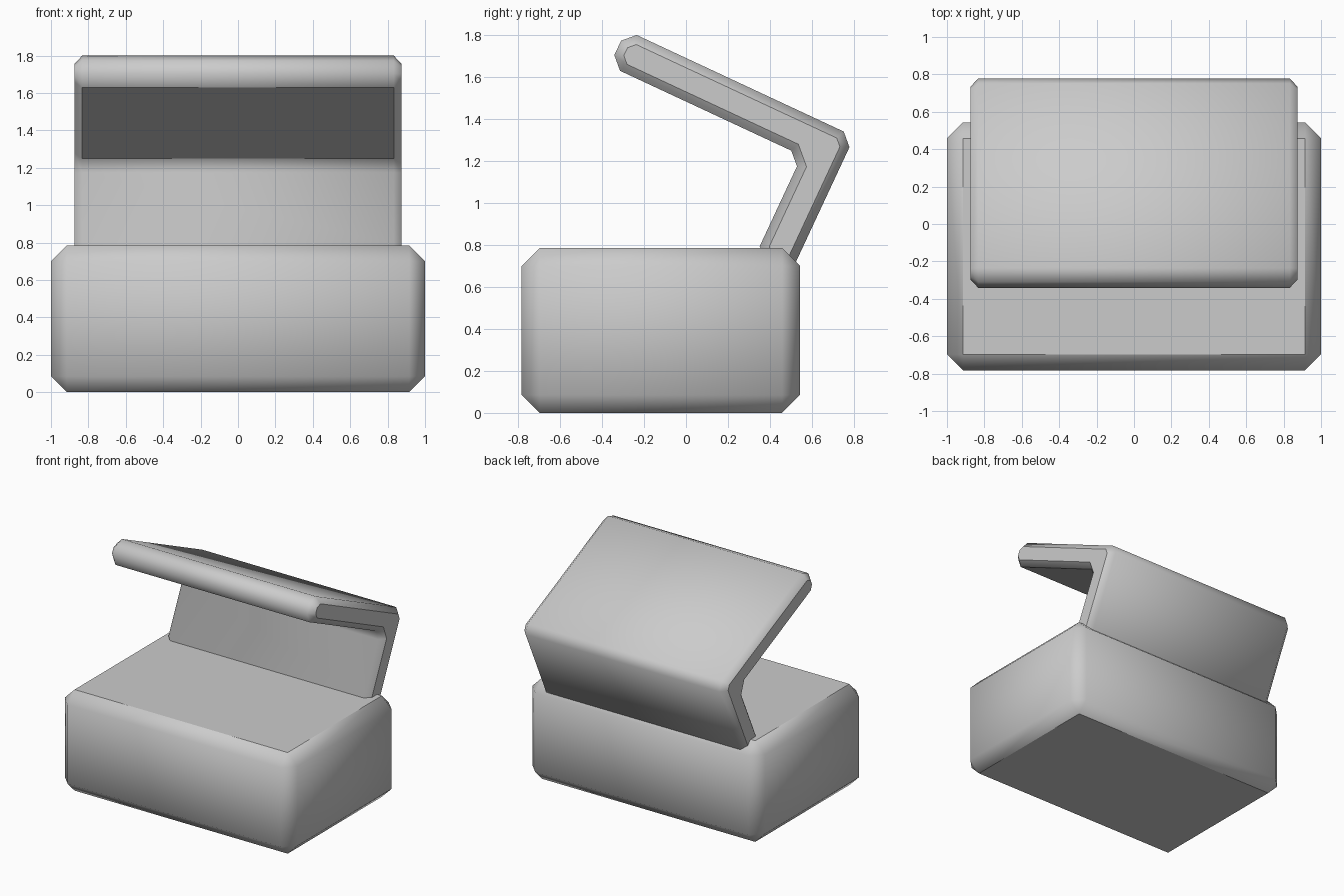
import bpy
import bmesh
import math
from mathutils import Matrix, Vector

cube = bpy.data.objects.get("Cube")
if cube:
    bpy.data.objects.remove(cube, do_unlink=True)

GREY = (0.6, 0.6, 0.6, 1.0)
grey = bpy.data.materials.new("plain_grey")
grey.use_nodes = True
grey.diffuse_color = GREY
grey.node_tree.nodes["Principled BSDF"].inputs["Base Color"].default_value = GREY


def turns_sharp(a, b):
    """Upright faces stay crisp on one side and blend into the chamfer on the other."""
    for n, c in ((a, b), (b, a)):
        upright = max(abs(n.x), abs(n.y)) > 0.99
        if upright and n.x * c.y - n.y * c.x < -0.1:
            return True
    return False


def mark_shading(bm, crisp):
    bmesh.ops.recalc_face_normals(bm, faces=bm.faces)
    bm.normal_update()
    for f in bm.faces:
        f.smooth = True
    for e in bm.edges:
        a, b = (f.normal for f in e.link_faces)
        e.smooth = not (turns_sharp(a, b) or crisp(a, b) or crisp(b, a))


def make_object(name, bm, matrix):
    bm.transform(matrix)
    mesh = bpy.data.meshes.new(name)
    bm.to_mesh(mesh)
    bm.free()
    mesh.materials.append(grey)
    obj = bpy.data.objects.new(name, mesh)
    bpy.context.collection.objects.link(obj)


def chamfer_profile(corners, d):
    """Cut every corner of a closed outline by the distance d."""
    points = []
    for i, p in enumerate(corners):
        for q in (corners[i - 1], corners[(i + 1) % len(corners)]):
            points.append(p + (q - p).normalized() * d)
    return points


# Base: a block with every edge chamfered
bm = bmesh.new()
bmesh.ops.create_cube(bm, size=1, matrix=Matrix.Diagonal((2, 1.325, 0.785, 1)))
bmesh.ops.bevel(bm, geom=bm.edges[:], offset=0.085, segments=1, affect='EDGES')
mark_shading(bm, lambda n, c: abs(n.z) > 0.99)
make_object("base", bm, Matrix.Translation((0, -0.12, 0.3925)))

# Lid: a right-angled bent panel, drawn upright about its outer corner, then tilted
HALF_WIDTH, THICK, REACH, DROP = 0.875, 0.188, 1.2, 0.72
corners = [Vector(p) for p in (
    (0, 0), (-REACH, 0), (-REACH, -THICK),
    (-THICK, -THICK), (-THICK, -DROP), (0, -DROP))]
bm = bmesh.new()
outline = chamfer_profile(corners, 0.056)
cap = bm.faces.new([bm.verts.new((-HALF_WIDTH, y, z)) for y, z in outline])
side = bmesh.ops.extrude_face_region(bm, geom=[cap], use_keep_orig=True)
moved = [v for v in side["geom"] if isinstance(v, bmesh.types.BMVert)]
bmesh.ops.translate(bm, verts=moved, vec=(2 * HALF_WIDTH, 0, 0))
bmesh.ops.recalc_face_normals(bm, faces=bm.faces)
rims = [e for e in bm.edges if abs(e.verts[0].co.x - e.verts[1].co.x) < 0.01]
bmesh.ops.bevel(bm, geom=rims, offset=0.042, segments=1, affect='EDGES')


def lid_crisp(n, c):
    # End caps and underside are crisp; the top only blends into its side chamfers
    return abs(n.x) > 0.99 or n.z < -0.99 or (n.z > 0.99 and abs(c.x) < 0.1)


mark_shading(bm, lid_crisp)
tilt = Matrix.Rotation(math.radians(-25), 4, 'X')
make_object("lid", bm, Matrix.Translation((0, 0.802, 1.316)) @ tilt)
